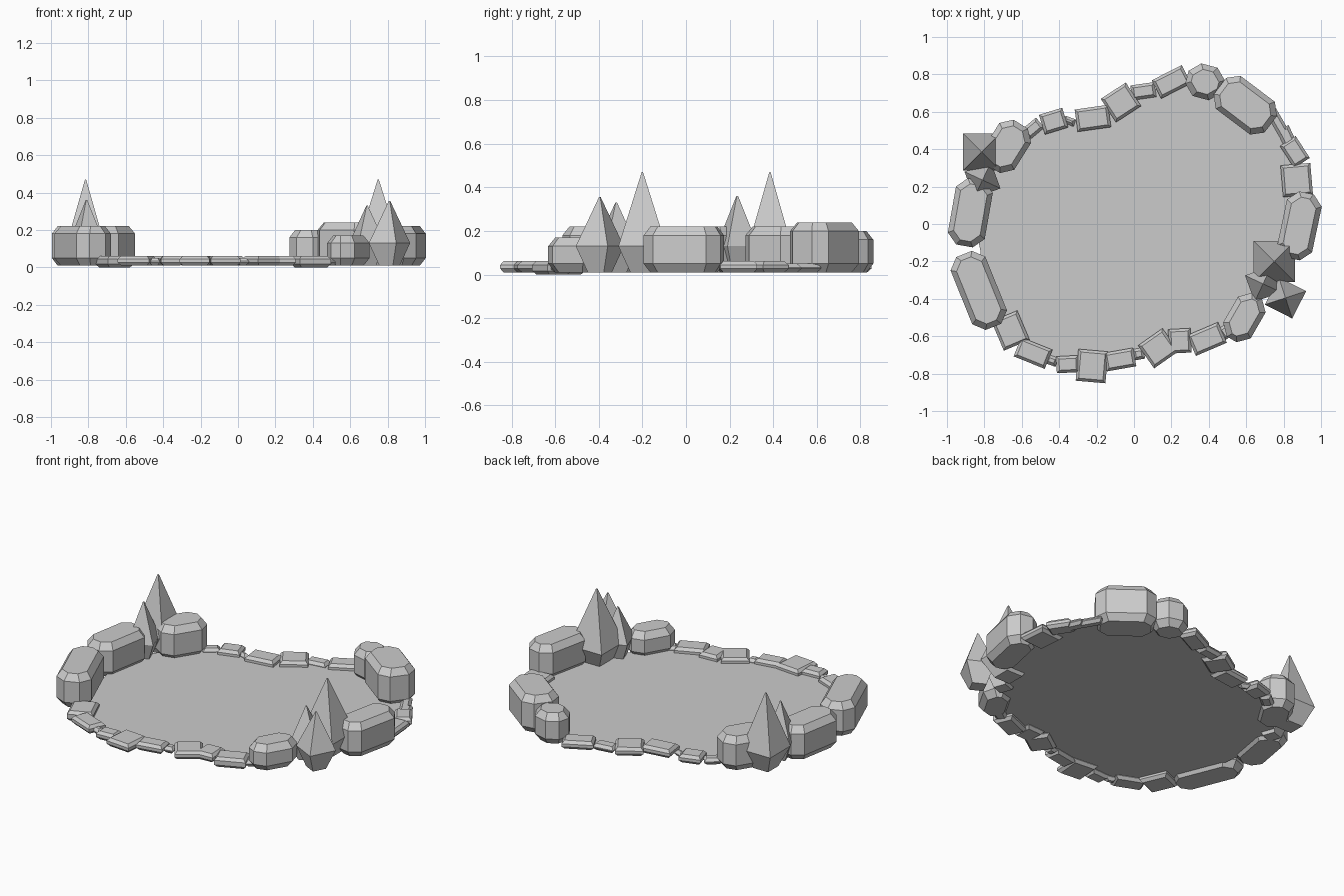
import bpy
import bmesh
from math import radians, cos, sin


def make_object(name, rings):
    """Skin stacked rings of points and cap both ends."""
    bm = bmesh.new()
    loops = [[bm.verts.new(p) for p in ring] for ring in rings]
    n = len(loops[0])
    for a, b in zip(loops, loops[1:]):
        for i in range(n):
            j = (i + 1) % n
            bm.faces.new((a[i], a[j], b[j], b[i]))
    bm.faces.new(loops[-1])
    if len(loops) > 1:
        bm.faces.new(loops[0][::-1])
        bmesh.ops.recalc_face_normals(bm, faces=bm.faces)
    mesh = bpy.data.meshes.new(name)
    bm.to_mesh(mesh)
    bm.free()
    obj = bpy.data.objects.new(name, mesh)
    bpy.context.collection.objects.link(obj)
    return obj


def block(name, x, y, length, width, angle, z0, z1, cut, inset, rise):
    """Chamfered block; cut trims the corners seen from above."""
    c, s = cos(radians(angle)), sin(radians(angle))

    def ring(d, z):
        a, b = length / 2 - d, width / 2 - d
        k = max(cut - 0.4 * d, 0.003)
        pts = [(a, b - k), (a - k, b), (k - a, b), (-a, b - k),
               (-a, k - b), (k - a, -b), (a - k, -b), (a, k - b)]
        if cut == 0:
            pts = [(a, b), (-a, b), (-a, -b), (a, -b)]
        return [(x + c * u - s * v, y + s * u + c * v, z) for u, v in pts]

    make_object(name, [ring(inset, z0), ring(0, z0 + rise),
                       ring(0, z1 - rise), ring(inset, z1)])


def spike(name, x, y, half, angle, height):
    """Four-sided crystal, widest a little above the ground."""
    def ring(h, z):
        return [(x + h * 1.414 * cos(radians(angle + 45 + 90 * i)),
                 y + h * 1.414 * sin(radians(angle + 45 + 90 * i)), z)
                for i in range(4)]
    make_object(name, [ring(half * 0.5, 0.01), ring(half, 0.13),
                       ring(0.003, height)])


# Large boulders: x, y, length, width, angle, height
boulders = [
    (-0.875, 0.06, 0.36, 0.20, 80, 0.22),
    (-0.83, -0.355, 0.42, 0.20, -68, 0.22),
    (-0.68, 0.415, 0.28, 0.20, 58, 0.22),
    (0.885, -0.01, 0.36, 0.19, 78, 0.22),
    (0.595, 0.635, 0.34, 0.22, -37, 0.24),
    (0.59, -0.50, 0.27, 0.17, 60, 0.17),
    (0.38, 0.76, 0.20, 0.18, -15, 0.20),
]
for i, (x, y, l, w, a, h) in enumerate(boulders):
    block(f"boulder_{i + 1}", x, y, l, w, a, 0.01, h, 0.055, 0.028, 0.04)

# Low border stones: x, y, length, width, angle
stones = [
    (-0.54, 0.51, 0.10, 0.07, 40), (-0.43, 0.55, 0.13, 0.11, 17),
    (-0.345, 0.55, 0.06, 0.04, -20), (-0.22, 0.565, 0.18, 0.12, 8),
    (-0.07, 0.65, 0.16, 0.15, 33), (0.05, 0.71, 0.13, 0.08, 8),
    (0.20, 0.76, 0.18, 0.11, 27), (0.77, 0.54, 0.15, 0.06, -60),
    (0.82, 0.46, 0.12, 0.07, -65), (0.86, 0.385, 0.14, 0.10, -57),
    (0.87, 0.235, 0.17, 0.16, -85), (0.50, -0.57, 0.08, 0.07, 35),
    (0.39, -0.615, 0.18, 0.12, 23), (0.245, -0.625, 0.12, 0.13, 3),
    (0.13, -0.665, 0.16, 0.15, 35), (0.025, -0.695, 0.06, 0.06, 10),
    (-0.075, -0.725, 0.16, 0.10, 10), (-0.225, -0.76, 0.16, 0.17, -5),
    (-0.355, -0.75, 0.12, 0.09, 3), (-0.44, -0.73, 0.06, 0.05, -20),
    (-0.54, -0.69, 0.18, 0.11, -22), (-0.66, -0.57, 0.17, 0.15, -67),
]
for i, (x, y, l, w, a) in enumerate(stones):
    z0 = 0.0 if i in (12, 21) else 0.01
    top = 0.05 if min(l, w) < 0.09 else 0.062
    block(f"border_stone_{i + 1}", x, y, l, w, a, z0, top, 0, 0.015, 0.017)

# Crystal spikes
spike("spike_left_tall", -0.815, 0.385, 0.10, 0, 0.47)
spike("spike_left_small", -0.81, 0.235, 0.075, 20, 0.36)
spike("spike_right_tall", 0.75, -0.20, 0.11, 0, 0.47)
spike("spike_right_medium", 0.81, -0.395, 0.082, -27, 0.355)
spike("spike_right_small", 0.69, -0.32, 0.075, 20, 0.33)

# Flat pool surface running through the middle of the border
outline = [
    (0.90, -0.02), (0.87, 0.24), (0.82, 0.46), (0.72, 0.58), (0.58, 0.66),
    (0.38, 0.76), (0.20, 0.75), (0.05, 0.705), (-0.07, 0.64), (-0.22, 0.565),
    (-0.43, 0.545), (-0.54, 0.50), (-0.68, 0.42), (-0.80, 0.26),
    (-0.86, 0.06), (-0.82, -0.15), (-0.82, -0.36), (-0.66, -0.57),
    (-0.54, -0.68), (-0.36, -0.75), (-0.22, -0.75), (-0.07, -0.72),
    (0.13, -0.66), (0.39, -0.61), (0.59, -0.50), (0.69, -0.33), (0.78, -0.2),
]
make_object("pool_surface", [[(x, y, 0.03) for x, y in outline]])
